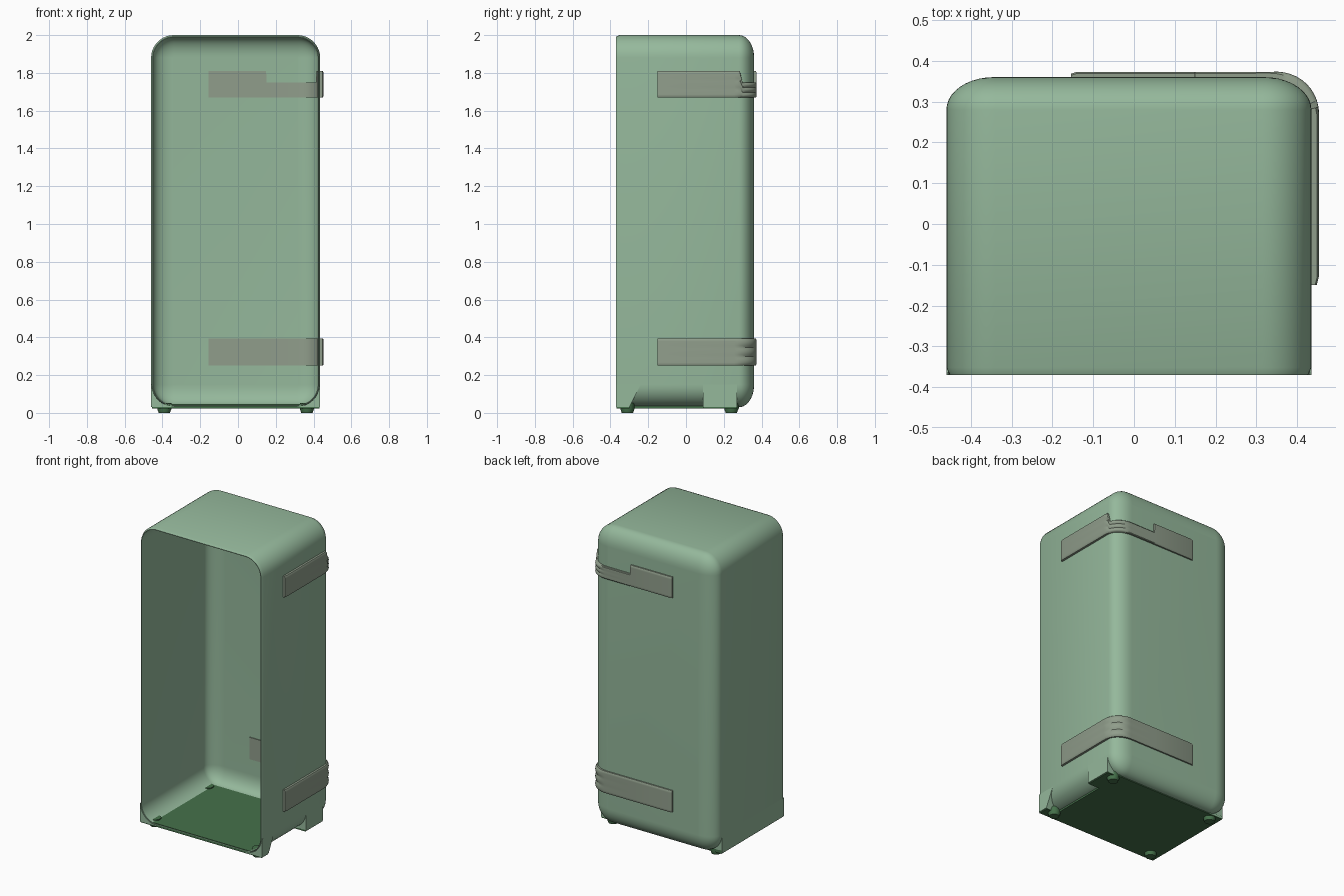
import bpy, bmesh, math

cube = bpy.data.objects.get("Cube")
if cube:
    bpy.data.objects.remove(cube, do_unlink=True)


def material(name, rgb):
    m = bpy.data.materials.new(name)
    m.use_nodes = True
    color = (*rgb, 1)
    m.diffuse_color = color
    m.node_tree.nodes["Principled BSDF"].inputs["Base Color"].default_value = color
    return m


SAGE = material("sage green", (0.30, 0.48, 0.33))
DARK = material("dark green", (0.06, 0.165, 0.07))
GREY = material("grey green", (0.28, 0.34, 0.26))

X0, X1, Z0, Z1 = -0.46, 0.435, 0.03, 2.0    # outer shell limits
FRONT, CURVE, BACK = -0.37, 0.28, 0.36
R, WALL, STEPS = 0.12, 0.012, 10


def finish(name, bm, mat, smooth=True):
    bmesh.ops.recalc_face_normals(bm, faces=bm.faces)
    mesh = bpy.data.meshes.new(name)
    bm.to_mesh(mesh)
    bm.free()
    mesh.materials.append(mat)
    ob = bpy.data.objects.new(name, mesh)
    bpy.context.collection.objects.link(ob)
    if smooth:
        bpy.ops.object.select_all(action="DESELECT")
        ob.select_set(True)
        bpy.context.view_layer.objects.active = ob
        bpy.ops.object.shade_smooth_by_angle(angle=math.radians(35))
    return ob


def loft(name, rings, mat):
    """Skin a list of equal closed rings and cap both ends."""
    bm = bmesh.new()
    loops = [[bm.verts.new(p) for p in ring] for ring in rings]
    for a, b in zip(loops, loops[1:]):
        for i in range(len(a)):
            j = (i + 1) % len(a)
            bm.faces.new((a[i], a[j], b[j], b[i]))
    bm.faces.new(loops[0])
    bm.faces.new(loops[-1])
    return finish(name, bm, mat)


def box(name, x, y, z, mat):
    rings = [[(x[0], y[0], h), (x[1], y[0], h), (x[1], y[1], h), (x[0], y[1], h)] for h in z]
    return loft(name, rings, mat)


# Hollow case: rounded rectangles lofted from the outer back round the rim to the inner back
def section(y, inset):
    r = R - inset
    corners = [(X1 - R, Z1 - R), (X0 + R, Z1 - R), (X0 + R, Z0 + R), (X1 - R, Z0 + R)]
    ring = []
    for q, (cx, cz) in enumerate(corners):
        for k in range(STEPS + 1):
            a = math.pi / 2 * (q + k / STEPS)
            ring.append((cx + r * math.cos(a), y, cz + r * math.sin(a)))
    return ring


def back_curve(wall):
    angles = [math.pi / 2 * k / STEPS for k in range(STEPS, -1, -1)]
    return [section(CURVE + (BACK - CURVE - wall) * math.sin(a),
                    wall + (R - wall - 0.004) * (1 - math.cos(a))) for a in angles]


outer = back_curve(0) + [section(-0.352, 0), section(FRONT, 0.008)]
inner = [section(FRONT, WALL)] + back_curve(WALL)[::-1]
loft("case_shell", outer + inner, SAGE)


# Square lower corners filling the space below the rounded edges
def corner_block(name, side, y0, y1, slope0=0, slope1=0):
    edge, centre = (X1, X1 - R) if side > 0 else (X0, X0 + R)
    r = R - 0.004
    arc = [(centre + side * r * math.cos(a), Z0 + R - r * math.sin(a))
           for a in (math.pi / 2 * k / STEPS for k in range(STEPS + 1))]
    outline = [(edge, Z0)] + [(edge, Z0 + R)] + arc + [(centre, Z0)]
    rings = []
    for y, slope in ((y0, slope0), (y1, slope1)):
        rings.append([(x, y + slope * (z - Z0) / R, z) for x, z in outline])
    return loft(name, rings, SAGE)


corner_block("right_lower_edge", -1, FRONT, CURVE)
corner_block("left_front_corner", 1, FRONT, -0.30, 0, 0.06)
corner_block("left_back_corner", 1, 0.09, 0.27)

# Floor panel with tabs under the left corners
box("floor_panel", (X0 + 0.004, 0.35), (FRONT + 0.002, 0.28), (0.024, 0.046), DARK)
for name, y in (("front_floor_tab", (FRONT + 0.002, -0.30)), ("back_floor_tab", (0.09, 0.27))):
    box(name, (0.34, X1 - 0.004), y, (0.024, 0.034), DARK)

# Feet
for side, x in (("right", -0.39), ("left", 0.365)):
    for end, y in (("front", -0.31), ("back", 0.24)):
        rings = []
        for z, r in ((0, 0.03), (0.02, 0.037), (0.052, 0.037)):
            rings.append([(x + r * math.cos(math.tau * k / 20), y + r * math.sin(math.tau * k / 20), z)
                          for k in range(20)])
        loft(f"{end}_{side}_foot", rings, DARK)


# Straps wrapping the back left corner, ribbed round the bend
def strap(name, bottom, top, notch):
    # path stations: outer point, inner point, strap top, rib strength
    low = top - notch
    path = [((0.448, -0.15), (0.42, -0.15), top, 0), ((0.453, -0.13), (0.42, -0.13), top, 0),
            ((0.453, 0.255), (0.42, 0.255), top, 0)]
    for k in range(1, 13):
        a = math.pi / 2 * k / 12
        c, s = math.cos(a), math.sin(a)
        here = top if 0.255 + 0.118 * s < 0.295 else low
        path.append(((0.335 + 0.118 * c, 0.255 + 0.118 * s),
                     (0.315 + 0.105 * c, 0.255 + 0.088 * s), here, math.sin(2 * a)))
    path += [((0.151, 0.373), (0.151, 0.343), low, 0), ((0.149, 0.373), (0.149, 0.343), top, 0),
             ((-0.14, 0.373), (-0.14, 0.343), top, 0), ((-0.155, 0.368), (-0.155, 0.343), top, 0)]
    rings = []
    levels = 18
    for out, inn, height, rib in path:
        ring = [(*inn, bottom), (*inn, height)]
        for k in range(levels, -1, -1):
            t = k / levels
            lobe = 0.007 * rib * abs(math.sin(3 * math.pi * t))
            edge = 0.004 if k in (0, levels) else 0
            length = math.dist(out, inn)
            f = 1 + (lobe - edge) / length
            ring.append((inn[0] + (out[0] - inn[0]) * f, inn[1] + (out[1] - inn[1]) * f,
                         bottom + (height - bottom) * t))
        rings.append(ring)
    loft(name, rings, GREY)


strap("upper_strap", 1.67, 1.81, 0.06)
strap("lower_strap", 0.25, 0.395, 0)
